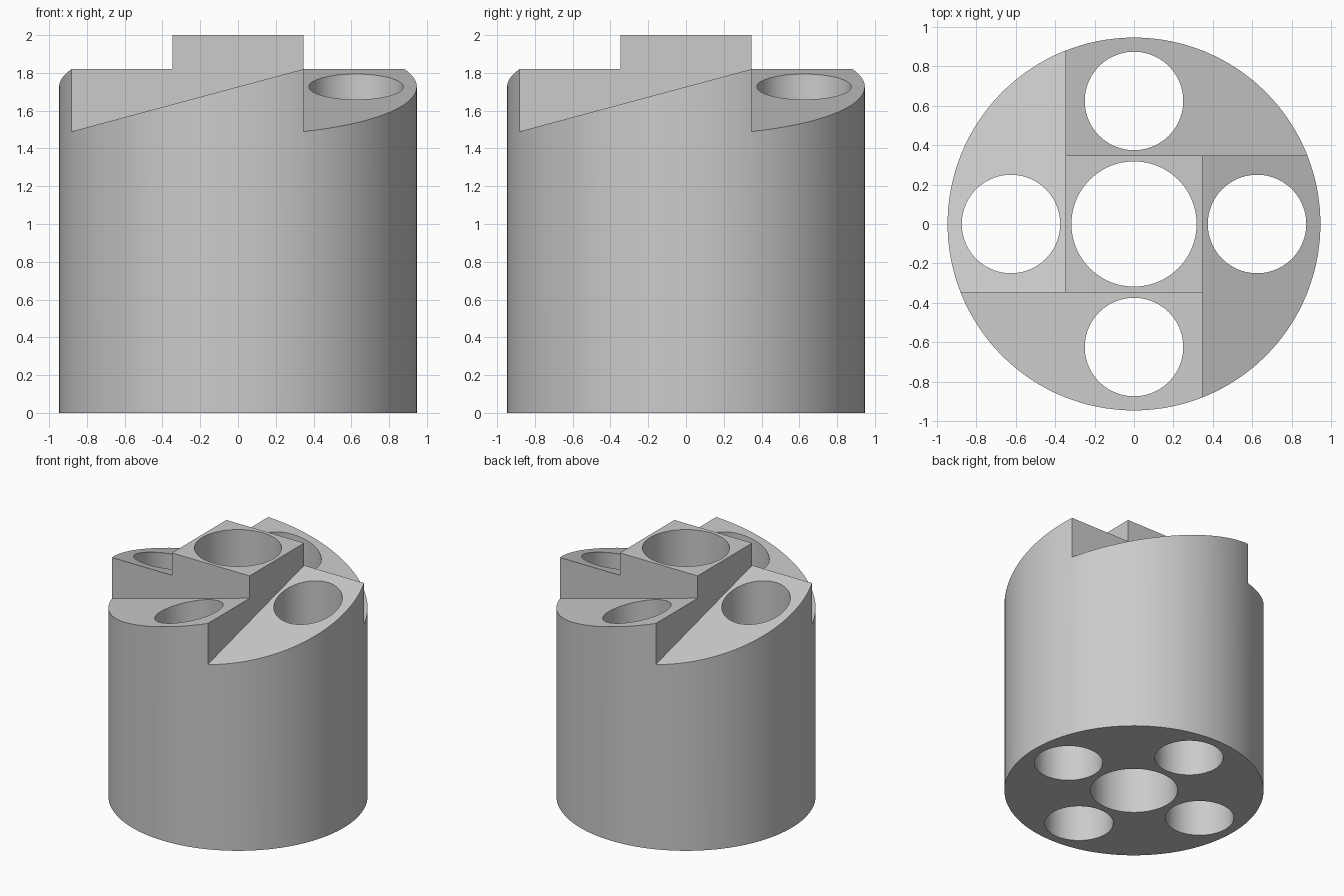
import bpy, bmesh
from math import radians
from mathutils import Matrix, Vector

cube = bpy.data.objects.get("Cube")
if cube:
    bpy.data.objects.remove(cube, do_unlink=True)

RADIUS, HALF = 0.947, 0.347        # body radius, half width of the central boss
LOW, HIGH, TOP = 1.49, 1.82, 2.0   # ramp foot, ramp crest, boss top
RUN = 0.88                         # distance from axis to ramp foot
SLOPE = (HIGH - LOW) / (RUN + HALF)

grey = bpy.data.materials.new("light grey")
grey.use_nodes = True
color = (0.6, 0.6, 0.6, 1)
grey.diffuse_color = color
grey.node_tree.nodes["Principled BSDF"].inputs["Base Color"].default_value = color


def make_object(name, bm):
    bmesh.ops.recalc_face_normals(bm, faces=bm.faces[:])
    mesh = bpy.data.meshes.new(name)
    bm.to_mesh(mesh)
    bm.free()
    mesh.materials.append(grey)
    obj = bpy.data.objects.new(name, mesh)
    bpy.context.collection.objects.link(obj)
    return obj


def cylinder(name, radius, bottom, top, x=0, y=0, sides=96):
    bm = bmesh.new()
    bmesh.ops.create_cone(bm, cap_ends=True, segments=sides, radius1=radius, radius2=radius,
                          depth=top - bottom,
                          matrix=Matrix.Translation((x, y, (top + bottom) / 2)))
    return make_object(name, bm)


def ramp_cutter(name, turn):
    # Prism above the sloping floor, outside one side of the boss
    def floor(x):
        return LOW + (x + RUN) * SLOPE
    left, right = -1.2, HALF + 0.02
    profile = [(left, floor(left)), (right, floor(right)), (right, 2.2), (left, 2.2)]
    bm = bmesh.new()
    face = bm.faces.new([bm.verts.new((x, -HALF, z)) for x, z in profile])
    moved = bmesh.ops.extrude_face_region(bm, geom=[face])["geom"]
    verts = [v for v in moved if isinstance(v, bmesh.types.BMVert)]
    bmesh.ops.translate(bm, verts=verts, vec=Vector((0, -1, 0)))
    bmesh.ops.rotate(bm, verts=bm.verts[:], matrix=Matrix.Rotation(radians(turn), 3, "Z"))
    return make_object(name, bm)


# Body, ramps around the boss, and through holes
body = cylinder("ratchet_body", RADIUS, 0, TOP, sides=128)
cutters = [ramp_cutter("ramp_cutter", 90 * i) for i in range(4)]
cutters.append(cylinder("centre_hole_cutter", 0.318, -0.2, 2.3))
for x, y in ((1, 0), (0, 1), (-1, 0), (0, -1)):
    cutters.append(cylinder("outer_hole_cutter", 0.25, -0.2, 2.3, x * 0.625, y * 0.625))

bpy.ops.object.select_all(action="DESELECT")
body.select_set(True)
bpy.context.view_layer.objects.active = body
for cutter in cutters:
    cutter.hide_render = True
    mod = body.modifiers.new("cut", "BOOLEAN")
    mod.operation, mod.solver, mod.object = "DIFFERENCE", "EXACT", cutter
    bpy.ops.object.modifier_apply(modifier=mod.name)
    bpy.data.objects.remove(cutter, do_unlink=True)

bpy.ops.object.shade_smooth_by_angle(angle=radians(12))
